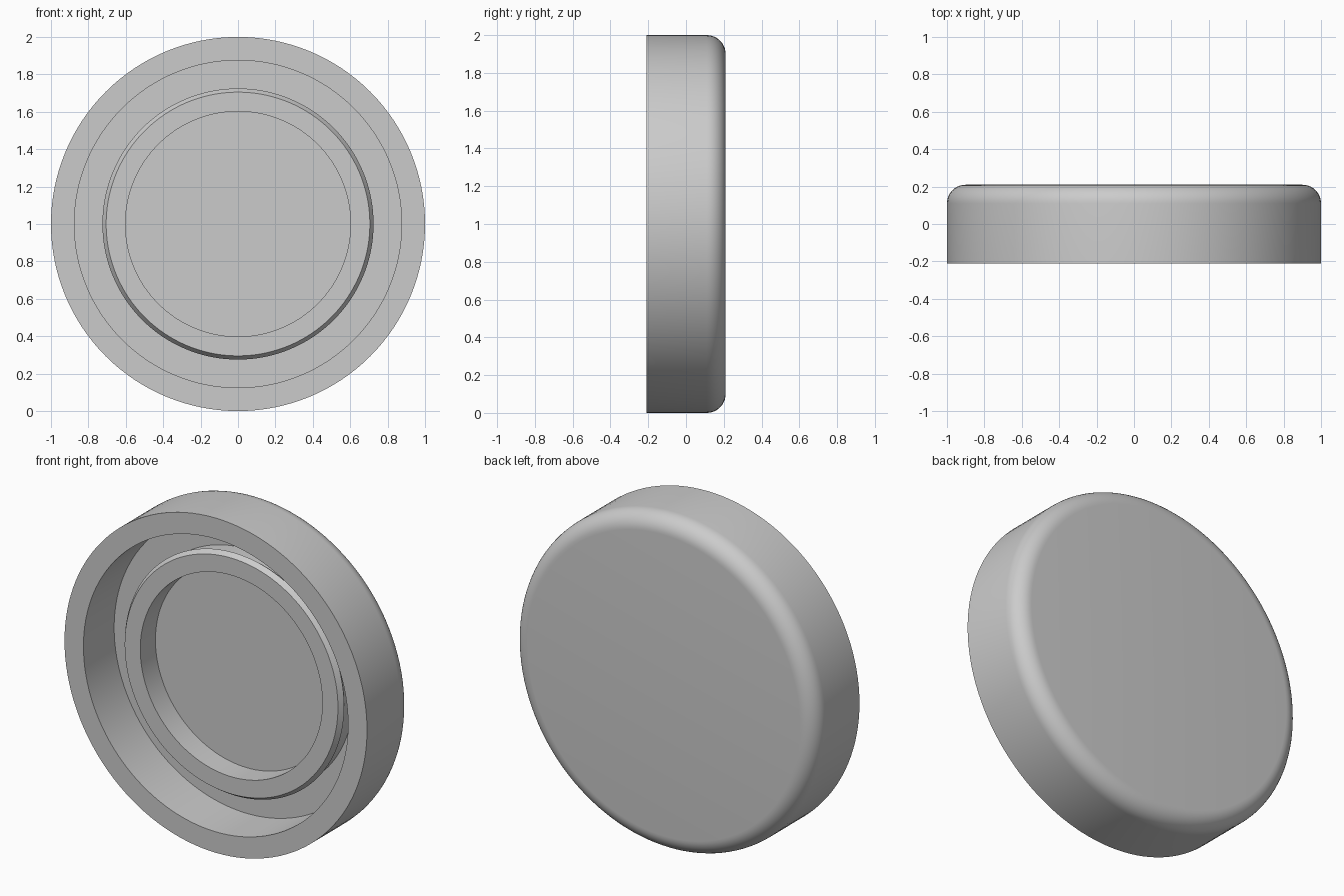
import bpy, bmesh
from math import sin, cos, pi, radians

cube = bpy.data.objects.get("Cube")
if cube:
    bpy.data.objects.remove(cube, do_unlink=True)

SEGMENTS = 128
FRONT, BACK, FLOOR = -0.21, 0.21, 0.08
LIP = FRONT + 0.147      # front of the inner ring
FILLET = 0.1

grey = bpy.data.materials.new("light grey plastic")
grey.use_nodes = True
colour = (0.6, 0.6, 0.6, 1)
grey.diffuse_color = colour
grey.node_tree.nodes["Principled BSDF"].inputs["Base Color"].default_value = colour


def lathe(name, profile):
    """Turn (radius, y) points about the y axis through z = 1, closing both ends."""
    bm = bmesh.new()
    angles = [2 * pi * i / SEGMENTS for i in range(SEGMENTS)]
    rings = [[bm.verts.new((r * cos(a), y, 1 + r * sin(a))) for a in angles]
             for r, y in profile]
    for a, b in zip(rings, rings[1:]):
        for i in range(SEGMENTS):
            j = (i + 1) % SEGMENTS
            bm.faces.new((a[i], a[j], b[j], b[i]))
    bm.faces.new(rings[0])
    bm.faces.new(rings[-1])
    bmesh.ops.recalc_face_normals(bm, faces=bm.faces)
    mesh = bpy.data.meshes.new(name)
    bm.to_mesh(mesh)
    bm.free()
    mesh.materials.append(grey)
    obj = bpy.data.objects.new(name, mesh)
    bpy.context.collection.objects.link(obj)
    bpy.ops.object.select_all(action="DESELECT")
    obj.select_set(True)
    bpy.context.view_layer.objects.active = obj
    bpy.ops.object.shade_smooth_by_angle(angle=radians(25))
    return obj


# Centre recess, then the inner ring with its snap lip
profile = [(0.602, FLOOR), (0.602, LIP), (0.705, LIP),
           (0.725, LIP + 0.03), (0.705, LIP + 0.06), (0.705, FLOOR)]
# Groove, outer rim and side wall
profile += [(0.875, FLOOR), (0.875, FRONT), (1, FRONT)]
# Rounded back edge
steps = 10
profile += [(1 - FILLET + FILLET * cos(t), BACK - FILLET + FILLET * sin(t))
            for t in (pi / 2 * i / steps for i in range(steps + 1))]

lathe("round_cap", profile)
